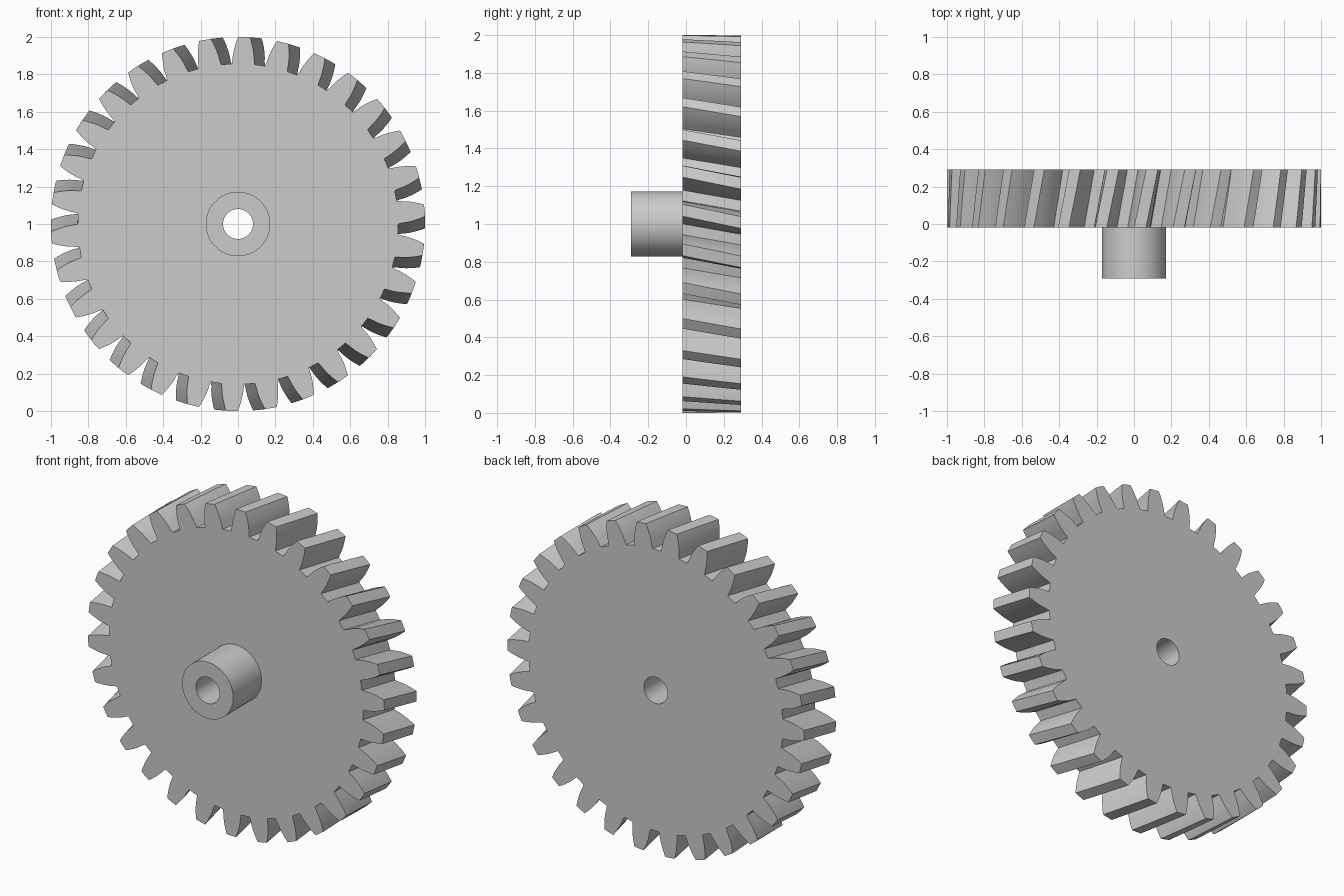
import bpy, bmesh, math

if "Cube" in bpy.data.objects:
    bpy.data.objects.remove(bpy.data.objects["Cube"])

TEETH = 30
PITCH = 360 / TEETH
TWIST = 3.7            # degrees clockwise from front to back
CENTRE_Z = 1.0
BORE = 0.08
# tooth flank: radius, half-width in degrees
FLANK = [(0.857, 4.1), (0.875, 3.85), (0.905, 3.55), (0.93, 3.2),
         (0.955, 2.75), (0.978, 2.3), (1.0, 1.8)]


def finish(bm, name):
    bmesh.ops.recalc_face_normals(bm, faces=bm.faces)
    me = bpy.data.meshes.new(name)
    bm.to_mesh(me)
    bm.free()
    ob = bpy.data.objects.new(name, me)
    bpy.context.collection.objects.link(ob)
    bpy.context.view_layer.objects.active = ob
    ob.select_set(True)
    bpy.ops.object.shade_smooth_by_angle(angle=math.radians(25))
    ob.select_set(False)


def ring(bm, pts, y, twist=0):
    out = []
    for r, deg in pts:
        a = math.radians(deg + twist)
        out.append(bm.verts.new((r * math.sin(a), y, CENTRE_Z + r * math.cos(a))))
    return out


def bridge(bm, a, b):
    n = len(a)
    for i in range(n):
        j = (i + 1) % n
        bm.faces.new((a[i], a[j], b[j], b[i]))


# helical gear wheel with bore
outline = []
for t in range(TEETH):
    c = t * PITCH + 1.85
    outline += [(r, c - w) for r, w in FLANK]
    outline += [(1.0, c)]
    outline += [(r, c + w) for r, w in reversed(FLANK)]
bore = [(BORE, deg) for r, deg in outline]
bm = bmesh.new()
LAYERS = 4
Y0, Y1 = -0.018, 0.292
layers = [ring(bm, outline, Y0 + (Y1 - Y0) * k / LAYERS, TWIST * k / LAYERS)
          for k in range(LAYERS + 1)]
front_bore = ring(bm, bore, Y0)
back_bore = ring(bm, bore, Y1, TWIST)
loops = [front_bore] + layers + [back_bore, front_bore]
for a, b in zip(loops, loops[1:]):
    bridge(bm, a, b)
finish(bm, "gear_wheel")

# tubular hub on the front
bm = bmesh.new()
profile = [(BORE, -0.292), (0.172, -0.292), (0.172, Y0), (BORE, Y0)]
rings = [ring(bm, [(r, i * 360 / 64) for i in range(64)], y) for r, y in profile]
for a, b in zip(rings, rings[1:] + rings[:1]):
    bridge(bm, a, b)
finish(bm, "hub")
